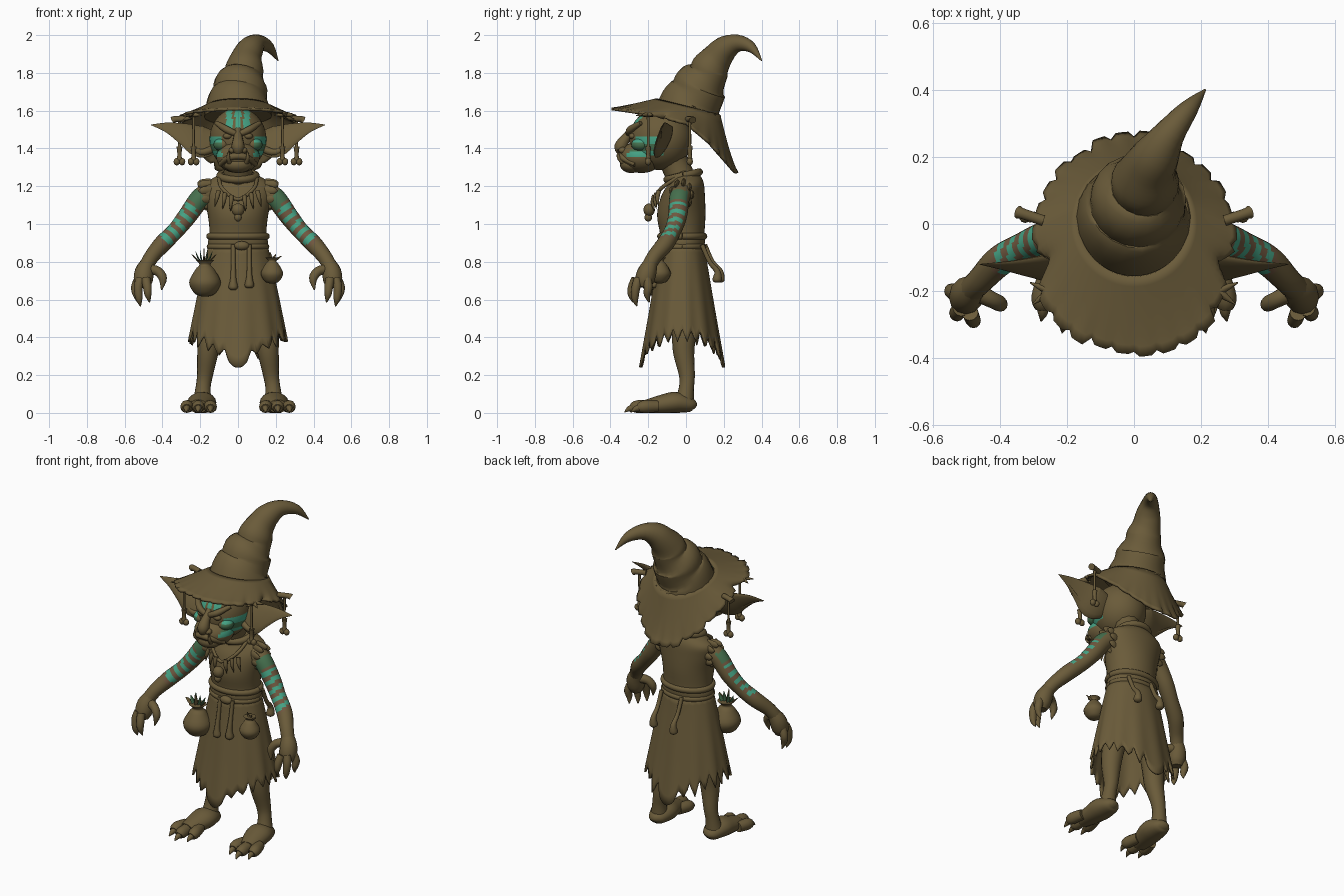
import bpy, bmesh, math, random
from mathutils import Vector

random.seed(4)
if "Cube" in bpy.data.objects:
    bpy.data.objects.remove(bpy.data.objects["Cube"])


def material(name, rgb):
    m = bpy.data.materials.new(name)
    m.use_nodes = True
    m.diffuse_color = (*rgb, 1)
    bsdf = m.node_tree.nodes["Principled BSDF"]
    bsdf.inputs["Base Color"].default_value = (*rgb, 1)
    bsdf.inputs["Roughness"].default_value = 0.9
    return m


brown = material("earth brown", (0.145, 0.105, 0.042))
teal = material("teal paint", (0.06, 0.36, 0.23))
green = material("moss green", (0.06, 0.16, 0.075))
russet = material("russet skin", (0.16, 0.095, 0.05))
palette = [brown, teal, green, russet]
made = []


def finish(name, bm, paint=None, thick=0):
    bmesh.ops.recalc_face_normals(bm, faces=bm.faces)
    bm.normal_update()
    if paint:
        for f in bm.faces:
            f.material_index = paint(f.calc_center_median(), f.normal)
    mesh = bpy.data.meshes.new(name)
    bm.to_mesh(mesh)
    bm.free()
    for m in palette:
        mesh.materials.append(m)
    ob = bpy.data.objects.new(name, mesh)
    bpy.context.collection.objects.link(ob)
    if thick:
        mod = ob.modifiers.new("thickness", "SOLIDIFY")
        mod.thickness, mod.offset = thick, 0
    made.append(ob)
    return ob


def skin(name, rings, paint=None, caps=True, thick=0):
    """Bridge rings of points into a surface."""
    bm = bmesh.new()
    rows = [[bm.verts.new(p) for p in ring] for ring in rings]
    n = len(rows[0])
    for a, b in zip(rows, rows[1:]):
        for i in range(n):
            j = (i + 1) % n
            bm.faces.new((a[i], a[j], b[j], b[i]))
    if caps:
        bm.faces.new(rows[0])
        bm.faces.new(rows[-1])
    return finish(name, bm, paint, thick)


def spline(keys, sub):
    """Smooth interpolation through tuples of any size."""
    k = [keys[0], *keys, keys[-1]]
    out = []
    for a, b, c, d in zip(k, k[1:], k[2:], k[3:]):
        for i in range(sub):
            t = i / sub
            out.append([q + t / 2 * (r - p + t * (2 * p - 5 * q + 4 * r - s + t * (3 * (q - r) + s - p)))
                        for p, q, r, s in zip(a, b, c, d)])
    return out + [list(keys[-1])]


def tube(name, keys, side=1, flat=1, up=(0, 1, 0), sides=12, sub=4, paint=None):
    """Limb through (x, y, z, radius) keys; side mirrors it in x."""
    path = spline(keys, sub)
    pts = [Vector(p[:3]) for p in path]
    rings = []
    for i, p in enumerate(pts):
        t = (pts[min(i + 1, len(pts) - 1)] - pts[max(i - 1, 0)]).normalized()
        v = t.cross(Vector(up)).normalized()
        u = v.cross(t)
        r = max(path[i][3], 0.001)
        ring = []
        for a in range(sides):
            w = a * math.tau / sides
            q = p + u * r * math.cos(w) + v * r * flat * math.sin(w)
            ring.append((q.x * side, q.y, max(q.z, 0)))
        rings.append(ring)
    return skin(name, rings, paint)


def ball(name, loc, size, paint=None, seg=20):
    bm = bmesh.new()
    bmesh.ops.create_uvsphere(bm, u_segments=seg, v_segments=seg * 2 // 3, radius=1)
    for v in bm.verts:
        v.co = Vector([c * s + o for c, s, o in zip(v.co, size, loc)])
    return finish(name, bm, paint)


def lookup(x, table):
    for (a, p), (b, q) in zip(table, table[1:]):
        if x <= b:
            return p + (q - p) * max(0, (x - a) / (b - a))
    return table[-1][1]


# Hat: bent, wrinkled cone and a ragged brim drooping at the back
tube("hat_cone", [(0, .01, 1.57, .18), (0, .03, 1.64, .165), (.01, .06, 1.69, .145), (.015, .08, 1.74, .14),
                  (.03, .115, 1.79, .105), (.035, .13, 1.83, .1), (.045, .165, 1.88, .082), (.07, .21, 1.93, .068),
                  (.11, .275, 1.957, .046), (.165, .345, 1.935, .028), (.212, .4, 1.865, .003)], sides=20)
edge = [(-.4, 1.61), (-.2, 1.58), (0, 1.53), (.12, 1.43), (.26, 1.27)]
steps, count = 8, 112
ragged = [1 + random.uniform(-.05, .03) for i in range(count // 4)]
brim = []
for k in range(steps + 1):
    t, ring = k / steps, []
    for i in range(count):
        w = i * math.tau / count
        c, s = math.cos(w), math.sin(w)
        notch = 1 - .24 * math.exp(-((abs(math.atan2(s, abs(c)) + .22)) / .14) ** 2)
        cut = ragged[i // 4] - (.045 if i % 4 == 0 else 0)
        m = 1 + (notch * cut - 1) * t ** 3
        ex, ey = .315 * c * m, -.065 + .33 * s * m
        bx, by = .165 * c, .01 + .165 * s
        x, y = bx + (ex - bx) * t, by + (ey - by) * t
        low = lookup(ey, edge)
        z = low + (1.62 - .25 * by - low) * (1 - t) ** 1.2
        ring.append((x, y, z))
    brim.append(ring)
skin("hat_brim", brim, caps=False, thick=.014)


# Head with painted forehead and cheeks
def face_paint(c, n):
    x = abs(c.x)
    if n.y < -.2 and c.z > 1.495 and (x < .016 or .03 < x < .062):
        return 1
    if c.y < -.12 and x > .085 and 1.36 < c.z < 1.465:
        return 1 if c.z > 1.43 or c.z < 1.385 else 2
    return 0


ball("head", (0, -.135, 1.45), (.15, .165, .165), face_paint, 60)
ball("jaw", (0, -.235, 1.355), (.115, .115, .085), face_paint, 40)
ball("chin", (0, -.29, 1.315), (.075, .06, .045))
tube("neck", [(0, -.1, 1.4, .09), (0, -.06, 1.32, .075), (0, -.01, 1.2, .08)])
tube("nose", [(0, -.28, 1.5, .018), (0, -.315, 1.46, .024), (0, -.345, 1.41, .034), (0, -.345, 1.375, .02)])
tube("upper_lip", [(-.095, -.27, 1.315, .012), (-.05, -.335, 1.35, .017), (0, -.35, 1.36, .018),
                   (.05, -.335, 1.35, .017), (.095, -.27, 1.315, .012)], up=(0, 0, 1))
for s in (1, -1):
    tube("brow", [(.005, -.305, 1.475, .014), (.06, -.295, 1.5, .019), (.115, -.24, 1.535, .012)], s, up=(0, 0, 1))
    ball("eye", (.055 * s, -.283, 1.465), (.024, .02, .016))
    ball("cheek", (.085 * s, -.24, 1.42), (.045, .05, .035), face_paint)
    ball("nostril", (.03 * s, -.335, 1.39), (.02, .022, .017))
    tube("tusk", [(.045, -.335, 1.325, .012), (.052, -.358, 1.355, .009), (.048, -.36, 1.395, .001)], s)
    # Long pointed ear with an inner fold
    tube("ear", [(.1, -.1, 1.44, .05), (.16, -.11, 1.435, .085), (.21, -.12, 1.44, .095), (.28, -.125, 1.475, .068),
                 (.37, -.125, 1.51, .032), (.46, -.12, 1.525, .002)], s, flat=.25, up=(0, .5, 1), sides=16)
    tube("ear_fold", [(.13, -.14, 1.4, .02), (.2, -.155, 1.38, .018), (.29, -.145, 1.435, .012),
                      (.4, -.13, 1.505, .004)], s, up=(0, 0, 1))
    # Bone charms hung from the brim
    for x, y, top in ((.31, .02, 1.54), (.235, -.2, 1.57)):
        tube("charm_cord", [(x, y, top, .008), (x, y, 1.43, .007), (x, y, 1.4, .012)], s, sides=8)
        tube("charm_bone", [(x, y, 1.41, .016), (x, y, 1.37, .011), (x, y, 1.34, .015)], s, sides=8)
        for d in (-1, 1):
            ball("bone_knuckle", ((x + d * .014) * s, y, 1.33), (.018, .017, .02), seg=10)
    tube("brim_toggle", [(.27, .01, 1.555, .016), (.33, .03, 1.555, .016), (.345, .035, 1.55, .02)], s, up=(0, 0, 1))
    for k in range(3):
        w = k * math.pi / 3 + .4
        dx, dy = .065 * math.cos(w), .065 * math.sin(w)
        tube("brim_spike", [(.25 - dx, -.2 - dy, 1.575, .002), (.25, -.2, 1.58, .014), (.25 + dx, -.2 + dy, 1.575, .002)],
             s, up=(0, 0, 1), sides=8)

# Tunic, collar and belt: horizontal sections (centre y, z, half width, half depth)
sections = spline([(-.02, .86, .15, .11), (-.02, .9, .16, .12), (-.02, .95, .15, .118), (-.025, 1.05, .16, .128),
                   (-.015, 1.15, .182, .115), (0, 1.21, .18, .095), (0, 1.25, .12, .08), (-.01, 1.28, .07, .06)], 4)
around = [k * math.tau / 40 for k in range(40)]
skin("tunic", [[(rx * math.cos(w), y + ry * math.sin(w), z) for w in around] for y, z, rx, ry in sections])


def band(name, y, z, rx, ry, r, tilt=0):
    loop = [(rx * math.cos(w), y + ry * math.sin(w), z + tilt * math.sin(w), r) for w in around]
    tube(name, loop + loop[:1], up=(0, 0, 1), sub=1)


band("collar", -.015, 1.255, .095, .085, .02, .02)
band("tunic_fold", -.02, .935, .15, .115, .018)
band("belt", -.02, .88, .15, .113, .016)

# Ragged skirt, longest at front and back
teeth = [random.uniform(.035, .1) for k in range(24)]
rows = []
for k in range(13):
    ring = []
    for i in range(144):
        w = i * math.tau / 144
        c, s = math.cos(w), math.sin(w)
        point = abs((i % 6) - 3) / 3
        hem = .41 - .1 * abs(s) ** 3 - .07 * max(0, abs(s) - .96) / .04
        hem += teeth[i // 6] * (point - .5) if abs(s) < .98 else 0
        z = .89 + (hem - .89) * k / 12
        rx = lookup(-z, [(-.89, .15), (-.8, .172), (-.6, .213), (-.23, .285)])
        ry = lookup(-z, [(-.89, .113), (-.8, .125), (-.5, .175), (-.23, .222)])
        fold = 1 + .02 * math.sin(w * 12) * k / 12
        ring.append((rx * c * fold, -.02 + ry * s * fold, z))
    rows.append(ring)
skin("skirt", rows, caps=False, thick=.012)

# Hanging belt cords and knot
for x, y, dy, low in ((-.025, -.14, -.03, .65), (.06, -.14, -.03, .66), (.11, .085, .08, .69), (-.04, .1, .08, .69)):
    tube("belt_cord", [(x, y, .89, .012), (x, y + dy / 2, .8, .012), (x, y + dy, low + .06, .016),
                       (x, y + dy, low + .015, .025), (x, y + dy, low, .012)])
ball("belt_knot", (.02, -.145, .885), (.04, .024, .024))


# Pouches, the larger one stuffed with herbs
def pouch(x, y, z, r):
    tube("pouch", [(x, y, z - r, .01), (x, y, z - r * .8, r * .65), (x, y, z - r * .1, r), (x, y, z + r * .7, r * .6),
                   (x, y, z + r, r * .35), (x, y, z + r * 1.3, r * .6)], sides=18)


pouch(-.175, -.15, .7, .085)
pouch(.18, -.14, .745, .06)
for k in range(7):
    dx = (k - 3) * .022
    tube("herb_leaf", [(-.18, -.15, .77, .006), (-.18 + dx * .7, -.16 + .01 * (k % 3), .82, .017),
                       (-.18 + dx, -.17 + .02 * (k % 3), .88 - abs(dx) * .6, .002)],
         flat=.25, sides=8, paint=lambda c, n, leaf=k % 3: 2 if leaf else 0)
for k in range(3):
    tube("pouch_tuft", [(.18, -.14, .8, .012), (.17 + .03 * k, -.15, .85 - .01 * k, .002)], sides=8)

# Tooth necklace with a small skull pendant
tube("necklace_cord", [(-.1, -.04, 1.25, .01), (-.085, -.13, 1.19, .01), (0, -.17, 1.13, .01),
                       (.085, -.13, 1.19, .01), (.1, -.04, 1.25, .01)], up=(0, 0, 1))
for k in range(-3, 4):
    if k:
        x, z = .034 * k, 1.12 + .012 * abs(k)
        y = -.18 + .012 * abs(k)
        tube("necklace_tooth", [(x, y, z + .02, .012), (x * 1.1, y - .008, z - .02, .011), (x * 1.2, y, z - .065, .001)],
             sides=8)
ball("pendant_skull", (0, -.195, 1.075), (.034, .03, .034))
ball("pendant_jaw", (0, -.2, 1.035), (.02, .02, .022))


# Arms with painted stripes
def arm_paint(c, n):
    d = abs(c.x) - c.z + .96
    if not 0 < d < .46 or n.x * math.copysign(1, c.x) - n.y < -.25:
        return 0
    if d < .09:
        return 2
    return 1 if int(d / .036) % 2 else 3


for s in (1, -1):
    tube("arm", [(.14, -.02, 1.17, .055), (.2, -.035, 1.135, .054), (.27, -.045, 1.04, .05), (.33, -.07, .965, .045),
                 (.4, -.11, .895, .046), (.455, -.165, .83, .04), (.485, -.195, .78, .038)],
         s, sides=20, sub=8, paint=arm_paint)
    # Ragged armhole flaps
    for k in range(9):
        w = k * math.tau / 9
        y, z = -.025 + .058 * math.cos(w), 1.155 + .062 * math.sin(w)
        tube("shoulder_flap", [(.145, y * .8, z, .026), (.185 + .01 * math.sin(w), y, z, .02),
                               (.205 + .01 * math.sin(w), y, z, .004)], s, flat=.5, up=(0, 0, 1), sides=8)
    # Hand, fingers and claws
    tube("palm", [(.475, -.185, .8, .036), (.495, -.205, .75, .05), (.502, -.22, .7, .05), (.505, -.225, .665, .035)], s)
    for x, y, low in ((.543, -.2, .585), (.528, -.265, .565), (.48, -.285, .585)):
        tube("finger", [(.5 + (x - .5) * .6, y * .7 - .066, .71, .024), (x, y, .665, .023),
                        (x - .004, y - .005, low + .04, .018), (x - .012, y + .005, low, .003)], s)
    tube("thumb", [(.475, -.2, .76, .028), (.425, -.225, .75, .025), (.398, -.24, .71, .022), (.405, -.25, .65, .003)], s)

    # Legs, feet, toes and claws
    tube("leg", [(.12, 0, .6, .075), (.15, -.01, .42, .064), (.16, -.012, .32, .056), (.175, .005, .2, .042),
                 (.185, .002, .13, .04), (.19, -.01, .05, .052)], s, sides=16)
    tube("foot", [(.185, .05, .03, .012), (.187, .03, .04, .036), (.19, -.05, .055, .056), (.2, -.13, .045, .05),
                  (.21, -.21, .034, .036)], s, flat=1.35, up=(0, 0, 1), sides=16)
    for x, y in ((.145, -.255), (.21, -.285), (.272, -.25)):
        mid = .205 + (x - .205) * .75
        tube("toe", [(mid, -.15, .035, .03), (x, y + .03, .033, .034), (x, y, .024, .024)], s, up=(0, 0, 1))
        tube("toe_claw", [(x, y + .02, .03, .02), (x, y - .015, .022, .015), (x * 1.02, y - .04, .004, .002)],
             s, up=(0, 0, 1), sides=8)

# Smooth shading with crisp creases
bpy.ops.object.select_all(action="DESELECT")
for ob in made:
    ob.select_set(True)
bpy.context.view_layer.objects.active = made[0]
bpy.ops.object.shade_smooth_by_angle(angle=math.radians(50))
